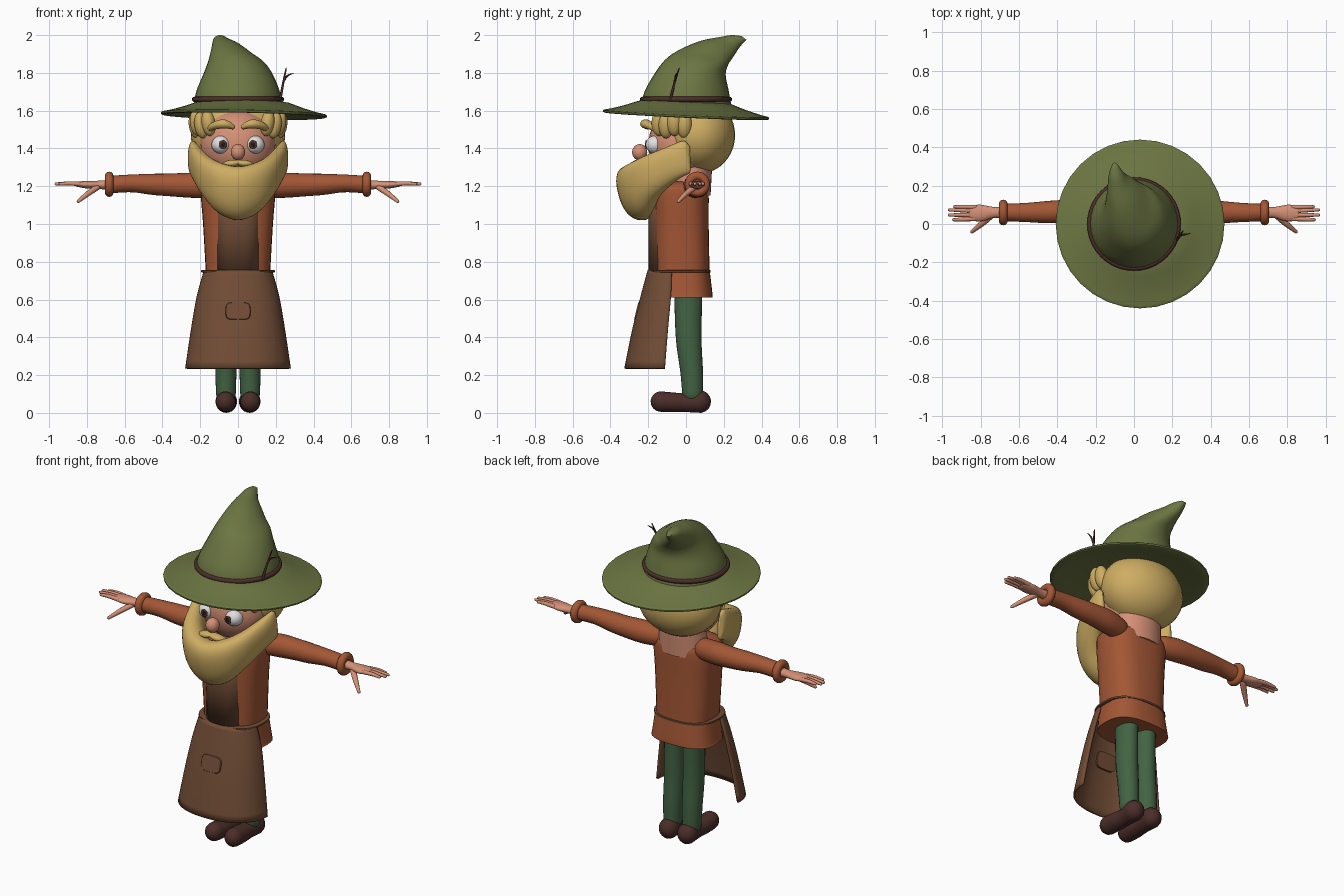
import bpy, bmesh, math
from mathutils import Vector as V

cube = bpy.data.objects.get("Cube")
if cube:
    bpy.data.objects.remove(cube)


def material(name, *rgb):
    m = bpy.data.materials.new(name)
    m.use_nodes = True
    m.diffuse_color = (*rgb, 1)
    m.node_tree.nodes["Principled BSDF"].inputs["Base Color"].default_value = (*rgb, 1)
    return m


HAT = material("hat_green", .15, .18, .055)
TUNIC = material("tunic_orange", .37, .095, .036)
APRON = material("apron_brown", .165, .073, .036)
LEGS = material("trouser_green", .055, .125, .056)
DARK = material("leather_dark", .07, .027, .022)
BLOND = material("beard_blond", .62, .42, .125)
SKIN = material("skin", .66, .28, .18)
WHITE = material("eye_white", .75, .75, .75)
IRIS = material("iris_brown", .09, .03, .02)
BLACK = material("pupil_black", .01, .01, .01)


def finish(ob, mat, angle=50):
    ob.data.materials.append(mat)
    bpy.ops.object.select_all(action='DESELECT')
    ob.select_set(True)
    bpy.context.view_layer.objects.active = ob
    bpy.ops.object.shade_smooth_by_angle(angle=math.radians(angle))
    return ob


def oval(c, a, b, e=1, n=32, start=0, end=2 * math.pi, closed=True):
    """Points of a (super)ellipse with half axes a and b."""
    p = lambda v: math.copysign(abs(v) ** e, v)
    ts = [start + (end - start) * i / (n if closed else n - 1) for i in range(n)]
    return [V(c) + V(a) * p(math.cos(t)) + V(b) * p(math.sin(t)) for t in ts]


def smooth(rows, k=4):
    """Spline through rows of numbers."""
    out = []
    for i in range(len(rows) - 1):
        q = [rows[max(i - 1, 0)], rows[i], rows[i + 1], rows[min(i + 2, len(rows) - 1)]]
        for j in range(k):
            t = j / k
            out.append([.5 * (2 * b + (c - a) * t + (2 * a - 5 * b + 4 * c - d) * t * t
                              + (3 * b - a - 3 * c + d) * t ** 3) for a, b, c, d in zip(*q)])
    return out + [list(rows[-1])]


def skin(name, rings, mat, closed=True, angle=50):
    bm = bmesh.new()
    vs = [[bm.verts.new(p) for p in r] for r in rings]
    n = len(vs[0])
    for r, s in zip(vs, vs[1:]):
        for i in range(n if closed else n - 1):
            j = (i + 1) % n
            bm.faces.new((r[i], r[j], s[j], s[i]))
    if closed:
        bm.faces.new(vs[0])
        bm.faces.new(vs[-1])
    bmesh.ops.recalc_face_normals(bm, faces=bm.faces)
    me = bpy.data.meshes.new(name)
    bm.to_mesh(me)
    bm.free()
    ob = bpy.data.objects.new(name, me)
    bpy.context.collection.objects.link(ob)
    return finish(ob, mat, angle)


def stack(name, rows, mat, e=1, k=4):
    """Loft of rows (centre x, half width, front y, front z, back y, back z)."""
    return skin(name, [oval((x, (f + b) / 2, (g + h) / 2), (w, 0, 0), (0, (b - f) / 2, (h - g) / 2), e)
                       for x, w, f, g, b, h in smooth(rows, k)], mat)


def tube(name, rows, mat, n=20, k=4):
    """Round-ended tube through rows (x, y, z, side radius, up radius)."""
    rows = smooth(rows, k)
    pts = [V(r[:3]) for r in rows]
    rings = []
    for i, r in enumerate(rows):
        t = (pts[min(i + 1, len(pts) - 1)] - pts[max(i - 1, 0)]).normalized()
        side = t.cross(V((0, 1, 0)) if abs(t.z) > .8 else V((0, 0, 1))).normalized()
        up = side.cross(t)
        steps = [(0, 1)]
        caps = [(math.sin(a), math.cos(a)) for a in (.4, .8, 1.2, 1.5)]
        if i == 0:
            steps = [(-s, c) for s, c in reversed(caps)] + steps
        elif i == len(rows) - 1:
            steps += caps
        for s, c in steps:
            rings.append(oval(pts[i] + t * s * min(r[3:]), side * r[3] * c, up * r[4] * c, n=n))
    return skin(name, rings, mat)


def ball(name, loc, size, mat, rot=(0, 0, 0)):
    bpy.ops.mesh.primitive_uv_sphere_add(segments=32, ring_count=20, location=loc, rotation=rot)
    ob = bpy.context.object
    ob.name, ob.scale = name, size
    return finish(ob, mat)


def torus(name, loc, big, small, mat, scale=(1, 1, 1), rot=(0, 0, 0)):
    bpy.ops.mesh.primitive_torus_add(location=loc, rotation=rot, major_radius=big, minor_radius=small,
                                     major_segments=40, minor_segments=12)
    ob = bpy.context.object
    ob.name, ob.scale = name, scale
    return finish(ob, mat)


# Hat
stack("hat_crown", [(0, .235, -.235, 1.63, .24, 1.63), (0, .22, -.22, 1.70, .225, 1.71),
                    (0, .185, -.17, 1.79, .21, 1.79), (-.01, .15, -.11, 1.87, .222, 1.84),
                    (-.035, .113, -.03, 1.925, .24, 1.87), (-.06, .08, .08, 1.97, .26, 1.90),
                    (-.085, .05, .18, 1.99, .28, 1.93), (-.095, .033, .24, 2.0, .30, 1.955),
                    (-.1, .014, .295, 1.995, .32, 1.975)], HAT)
brim = [(.2, 1.65), (.24, 1.645), (.32, 1.617), (.40, 1.594), (.435, 1.587), (.44, 1.579),
        (.432, 1.571), (.39, 1.574), (.31, 1.59), (.2, 1.605)]
ob = stack("hat_brim", [(0, r, -r, z + .045 * r, r, z - .045 * r) for r, z in brim], HAT, k=2)
ob.rotation_euler.y = .02
torus("hat_band", (0, 0, 1.66), .23, .014, DARK)
tube("twig", [(.222, -.085, 1.65, .007, .007), (.24, -.06, 1.75, .006, .006), (.255, -.036, 1.825, .003, .003)], DARK, 8)
tube("twig_branch", [(.241, -.06, 1.755, .006, .006), (.262, -.055, 1.785, .005, .005), (.292, -.05, 1.797, .002, .002)], DARK, 8)

# Head
ball("hair", (0, .065, 1.47), (.25, .195, .205), BLOND)
ball("face", (0, -.02, 1.42), (.2, .18, .19), SKIN)
ball("nose", (0, -.245, 1.38), (.038, .04, .043), SKIN)
stack("neck", [(0, .15, -.08, 1.15, .13, 1.15), (0, .14, -.08, 1.33, .14, 1.33)], SKIN)

# Beard, wrapped round the jaw from ear to ear
half = [(.095, -.275, 1.325, -.215, 1.055, .085), (.165, -.21, 1.36, -.16, 1.14, .068),
        (.205, -.13, 1.395, -.08, 1.21, .05), (.23, -.06, 1.425, -.02, 1.25, .036),
        (.24, -.01, 1.44, .02, 1.27, .022), (.24, .02, 1.41, .025, 1.30, .006)]
rows = [(-r[0], *r[1:]) for r in reversed(half)] + [(0, -.305, 1.305, -.235, 1.02, .09)] + half
rings = []
for x, yt, zt, yb, zb, w in smooth(rows):
    c = V((x, (yt + yb) / 2, (zt + zb) / 2))
    out = V((c.x, c.y - .02, 0)).normalized()
    rings.append(oval(c, (0, (yt - yb) / 2, (zt - zb) / 2), out * w, .85))
skin("beard", rings, BLOND)

# Tunic
stack("tunic_body", [(0, .17, -.165, .74, .125, .74), (0, .185, -.17, 1.0, .12, 1.0), (0, .197, -.17, 1.16, .12, 1.16),
                     (0, .185, -.155, 1.205, .11, 1.205), (0, .13, -.1, 1.225, .09, 1.225)], TUNIC, .75)
stack("tunic_hem", [(0, .2, -.16, .61, .14, .61), (0, .195, -.165, .63, .14, .63),
                    (0, .18, -.165, .75, .126, .75)], TUNIC, .75)
ob = skin("belt", [oval((0, -.035, z), (w, 0, 0), (0, w * .85, 0), .8)
                   for z, w in ((.743, .188), (.745, .195), (.755, .195), (.757, .188))], APRON)

# Apron
skirt = smooth([(.757, .18, -.075, .128), (.62, .218, -.08, .16), (.45, .248, -.095, .188), (.235, .28, -.112, .215)])
ob = skin("apron_skirt", [oval((0, y, z), (w, 0, 0), (0, d, 0), .9, 41, math.pi, 2 * math.pi, False)
                          for z, w, y, d in skirt], APRON, False)
ob.modifiers.new("thickness", 'SOLIDIFY').thickness = .014
a = 1.04
bib = [oval((0, -.02, z), (w, 0, 0), (0, .178, 0), .75, 25, 1.5 * math.pi - a, 1.5 * math.pi + a, False)
       for z, w in ((.75, .132), (1.0, .137), (1.19, .14))]
ob = skin("apron_bib", bib, APRON, False)
ob.modifiers.new("thickness", 'SOLIDIFY').thickness = .025
slope = V((0, .24, .97))
outward = V((0, -.97, .24))
skin("apron_pocket", [oval(V((0, -.252, .537)) + outward * d, (.066 * s, 0, 0), slope * .048 * s, .5)
                      for d, s in ((-.02, 1), (.007, 1), (.012, .95), (.012, .8))], APRON)

# Paired parts
for s, side in ((1, "left_"), (-1, "right_")):
    flip = lambda rows: [(s * r[0], *r[1:]) for r in rows]

    # Eyes, brow, moustache and hair locks
    ball(side + "eye", (s * .09, -.163, 1.42), (.05, .05, .048), WHITE)
    ball(side + "iris", (s * .08, -.211, 1.42), (.022, .005, .024), IRIS)
    ball(side + "pupil", (s * .08, -.215, 1.42), (.011, .003, .012), BLACK)
    tube(side + "brow", flip([(.03, -.205, 1.515, .018, .014), (.075, -.215, 1.53, .028, .024),
                              (.125, -.19, 1.52, .024, .02), (.155, -.16, 1.50, .014, .012)]), BLOND)
    tube(side + "moustache", flip([(.0, -.255, 1.325, .024, .014), (.045, -.255, 1.318, .03, .02),
                                   (.095, -.225, 1.30, .014, .01)]), BLOND)
    for i, deg in enumerate((44, 60, 76, 94)):
        t = math.radians(deg)
        ball(side + "hair_lock_%d" % (i + 1), (s * .225 * math.sin(t), -.02 - .17 * math.cos(t), 1.535 - .012 * (i % 2)),
             (.036, .04, .07), BLOND, (0, s * .15, 0))

    # Sleeve and cuff
    tube(side + "sleeve", flip([(.16, .045, 1.20, .06, .062), (.25, .06, 1.205, .064, .066), (.36, .065, 1.207, .06, .06),
                                (.45, .062, 1.21, .058, .056), (.56, .06, 1.215, .05, .047),
                                (.66, .06, 1.21, .046, .046)]), TUNIC, 24)
    torus(side + "cuff", (s * .682, .06, 1.21), .044, .023, TUNIC, rot=(0, math.pi / 2, 0))

    # Hand
    tube(side + "palm", flip([(.68, .06, 1.208, .028, .026), (.74, .06, 1.207, .03, .022),
                              (.80, .057, 1.208, .044, .02), (.85, .057, 1.211, .038, .014)]), SKIN)
    for i, (y, tip, end) in enumerate(((.088, .935, .09), (.068, .963, .074), (.047, .963, .047), (.027, .94, .022))):
        tube(side + "finger_%d" % (i + 1), flip([(.83, y, 1.211, .012, .012), (.89, (y + end) / 2, 1.215, .011, .011),
                                                 (tip, end, 1.212, .008, .008)]), SKIN, 12)
    tube(side + "thumb", flip([(.745, .045, 1.195, .018, .016), (.795, .0, 1.16, .015, .014),
                               (.845, -.04, 1.12, .009, .009)]), SKIN, 12)

    # Leg and shoe
    tube(side + "leg", flip([(.063, .012, .66, .056, .075), (.063, .014, .40, .058, .068),
                             (.064, .03, .22, .056, .06), (.064, .035, .10, .052, .055)]), LEGS, 24)
    tube(side + "shoe", flip([(.066, -.135, .06, .052, .054), (.064, -.07, .056, .054, .052), (.062, .0, .054, .05, .05),
                              (.062, .075, .06, .057, .06)]), DARK, 24)
